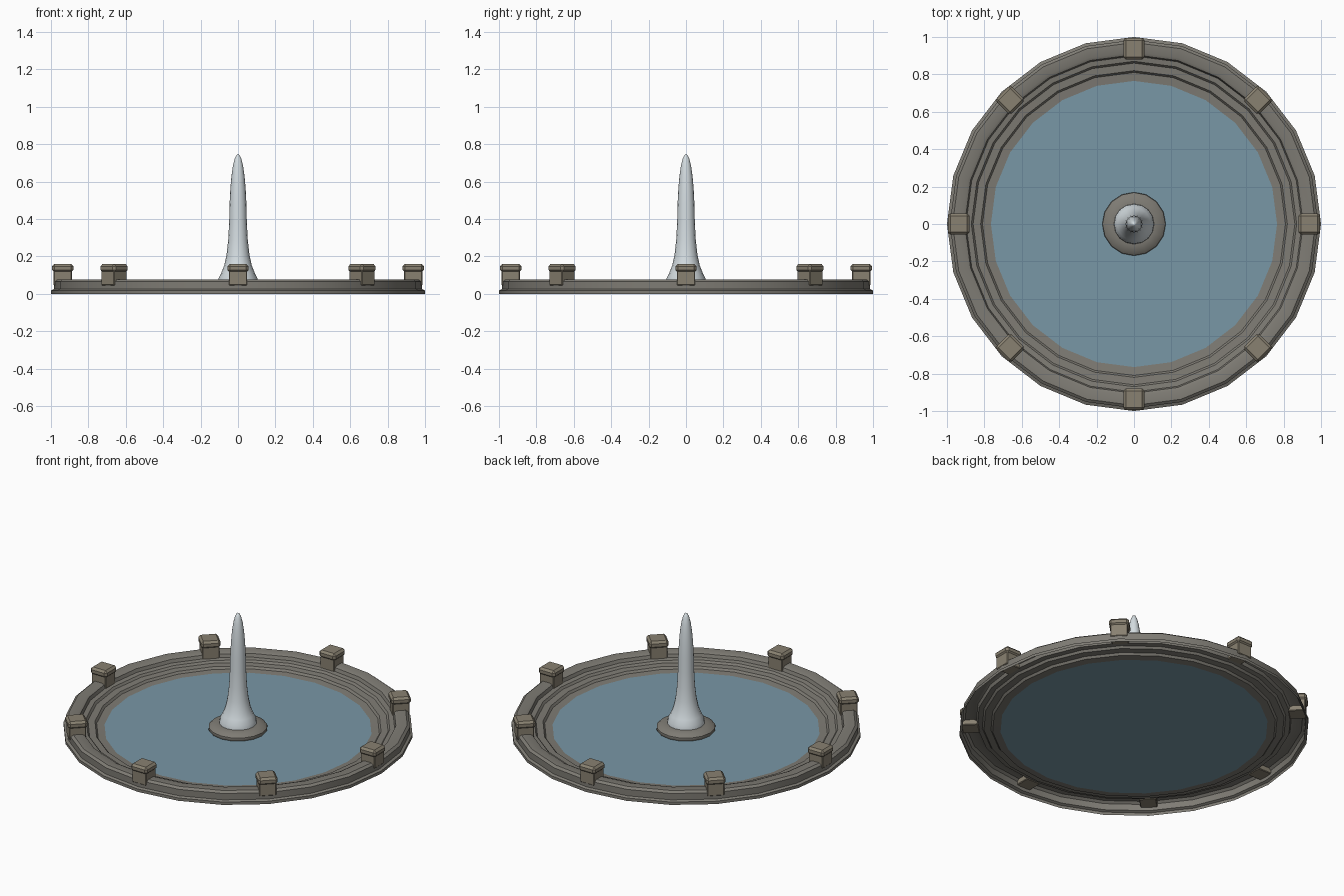
import bpy, bmesh, math
from mathutils import Matrix

if "Cube" in bpy.data.objects:
    bpy.data.objects.remove(bpy.data.objects["Cube"])


def material(name, rgba):
    m = bpy.data.materials.new(name)
    m.diffuse_color = rgba
    m.use_nodes = True
    m.node_tree.nodes["Principled BSDF"].inputs["Base Color"].default_value = m.diffuse_color
    return m


STONE = material("stone", (0.21, 0.20, 0.175, 1))
POST = material("post_stone", (0.25, 0.22, 0.165, 1))
WATER = material("water", (0.19, 0.31, 0.38, 0.9))
SPRAY = material("spray", (0.66, 0.72, 0.75, 1))


def finish(bm, name, mat, angle=None):
    mesh = bpy.data.meshes.new(name)
    bm.to_mesh(mesh)
    bm.free()
    ob = bpy.data.objects.new(name, mesh)
    bpy.context.collection.objects.link(ob)
    mesh.materials.append(mat)
    if angle:
        bpy.ops.object.select_all(action='DESELECT')
        ob.select_set(True)
        bpy.context.view_layer.objects.active = ob
        bpy.ops.object.shade_smooth_by_angle(angle=math.radians(angle))
    return ob


def lathe(name, profile, sides, mat, angle):
    """Revolve (radius, height) points, listed bottom-outside first, about z."""
    bm = bmesh.new()
    rings = []
    for r, z in profile:
        rings.append([bm.verts.new((r * math.cos(math.tau * i / sides),
                                    r * math.sin(math.tau * i / sides), z))
                      for i in range(sides)])
    for a, b in zip(rings, rings[1:]):
        for i in range(sides):
            j = (i + 1) % sides
            bm.faces.new((a[i], a[j], b[j], b[i]))
    bmesh.ops.remove_doubles(bm, verts=bm.verts, dist=1e-5)
    return finish(bm, name, mat, angle)


def block(bm, size, centre, bevel):
    """Add a bevelled box to bm."""
    part = bmesh.ops.create_cube(
        bm, size=1, matrix=Matrix.Translation(centre) @ Matrix.Diagonal((*size, 1)))
    edges = {e for v in part["verts"] for e in v.link_edges}
    bmesh.ops.bevel(bm, geom=list(edges), offset=bevel, segments=1,
                    affect='EDGES', profile=0.5)


# Stepped basin wall, open underneath
lathe("basin_rim", [(1.0, 0), (1.0, 0.018), (0.985, 0.025), (0.985, 0.065),
                    (0.97, 0.077), (0.92, 0.077), (0.905, 0.070), (0.898, 0.050),
                    (0.87, 0.046), (0.86, 0.033), (0.82, 0.030), (0.81, 0.017),
                    (0.765, 0.013)], 24, STONE, 35)

# Water surface
bm = bmesh.new()
bmesh.ops.create_circle(bm, cap_ends=True, segments=24, radius=0.765,
                        matrix=Matrix.Translation((0, 0, 0.013))
                        @ Matrix.Rotation(math.pi / 2, 4, 'Z'))
finish(bm, "water_surface", WATER)

# Nozzle plinth in the middle
lathe("nozzle_plinth", [(0.165, 0.013), (0.17, 0.022), (0.168, 0.034),
                        (0.150, 0.048), (0.115, 0.056), (0.0, 0.056)],
      16, STONE, 40)

# Water jet
lathe("water_jet", [(0.108, 0.055), (0.105, 0.08), (0.090, 0.11), (0.074, 0.15),
                    (0.061, 0.21), (0.052, 0.29), (0.047, 0.39), (0.045, 0.48),
                    (0.041, 0.56), (0.035, 0.63), (0.027, 0.685), (0.018, 0.722),
                    (0.009, 0.741), (0, 0.747)], 16, SPRAY, 60)

# Eight capped posts around the rim
for k in range(8):
    bm = bmesh.new()
    block(bm, (0.098, 0.098, 0.08), (0.937, 0, 0.085), 0.004)
    block(bm, (0.114, 0.114, 0.046), (0.937, 0, 0.137), 0.013)
    bmesh.ops.rotate(bm, verts=bm.verts, cent=(0, 0, 0),
                     matrix=Matrix.Rotation(k * math.tau / 8, 3, 'Z'))
    finish(bm, f"rim_post_{k + 1}", POST)
